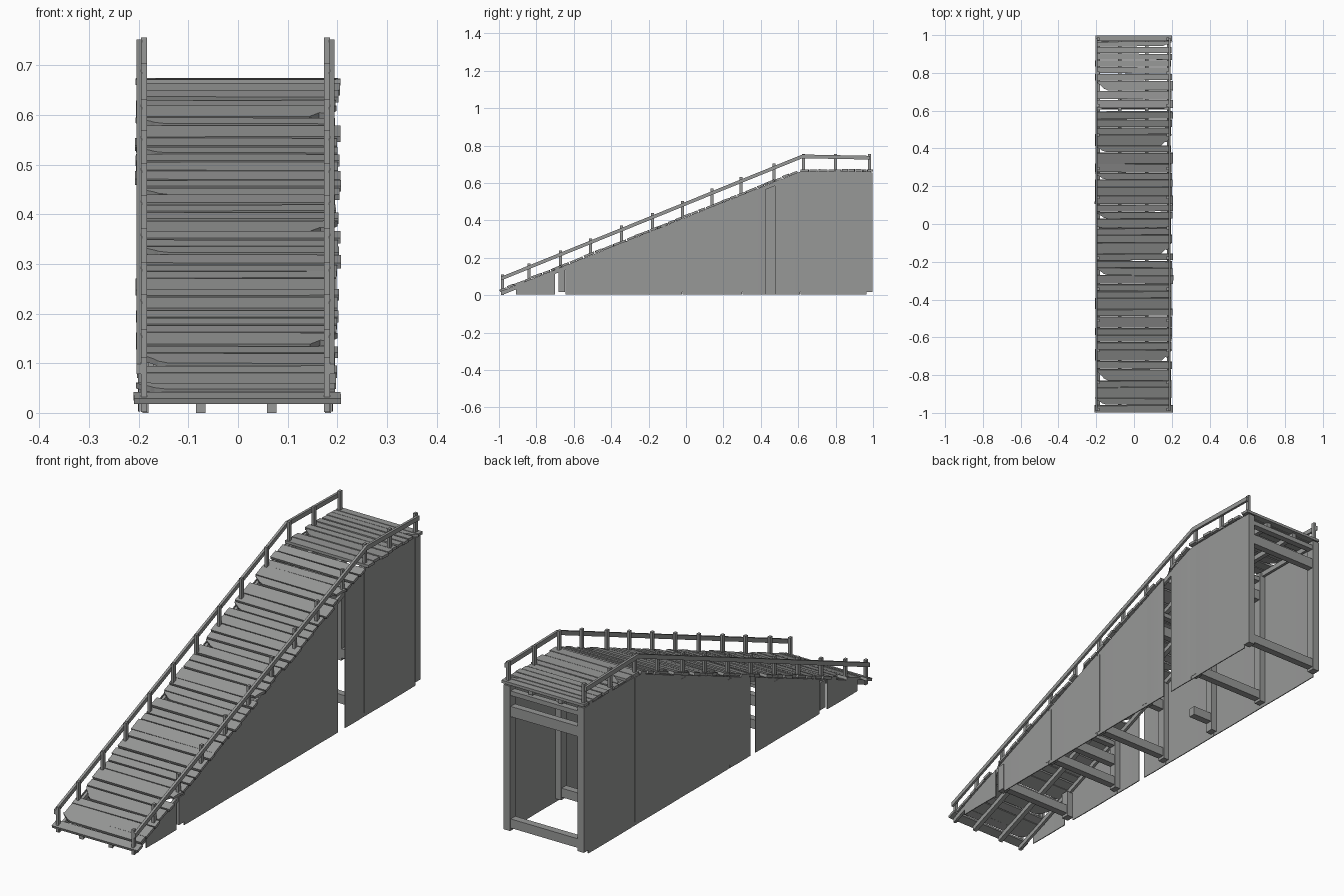
import bpy, bmesh, math, random
from mathutils import Matrix, Vector

if "Cube" in bpy.data.objects:
    bpy.data.objects.remove(bpy.data.objects["Cube"])

random.seed(7)
CX = -0.005                      # rails and frame sit slightly left of centre
KNEE = 0.61                      # y where the slope meets the platform
ANG = math.atan(0.4)

grey = bpy.data.materials.new("dark_wood")
grey.diffuse_color = (0.31, 0.315, 0.31, 1)
grey.use_nodes = True
grey.node_tree.nodes["Principled BSDF"].inputs["Base Color"].default_value = grey.diffuse_color


def deck(y):
    return 0.672 if y > KNEE else 0.028 + 0.4 * (y + 1)


def finish(bm, name):
    bmesh.ops.recalc_face_normals(bm, faces=bm.faces)
    me = bpy.data.meshes.new(name)
    bm.to_mesh(me)
    bm.free()
    me.materials.append(grey)
    ob = bpy.data.objects.new(name, me)
    bpy.context.collection.objects.link(ob)
    return ob


def add_box(bm, lo, hi):
    lo, hi = Vector(lo), Vector(hi)
    m = Matrix.Translation((lo + hi) / 2) @ Matrix.Diagonal((*(hi - lo), 1))
    bmesh.ops.create_cube(bm, size=1, matrix=m)


def add_prism(bm, pts, push):
    # closed solid: polygon, its pushed copy, and the walls between
    a = [bm.verts.new(p) for p in pts]
    b = [bm.verts.new(Vector(p) + push) for p in pts]
    bm.faces.new(a)
    bm.faces.new(b[::-1])
    for i in range(len(a)):
        j = (i + 1) % len(a)
        bm.faces.new((a[i], b[i], b[j], a[j]))


def add_beam(bm, x, w, pts, h):
    # bar following (y, z) top points, h deep, w wide in x
    side = [(x - w / 2, y, z) for y, z in pts] + [(x - w / 2, y, z - h) for y, z in reversed(pts)]
    add_prism(bm, side, Vector((w, 0, 0)))


# deck planks, some with splintered corners
def add_plank(bm, y, width, broken, x0=None, x1=None):
    x0 = x0 or -0.197 - random.uniform(0, 0.011)
    x1 = x1 or 0.194 + random.uniform(0, 0.014)
    a, b, t = -width / 2, width / 2, 0.012
    pts = [(x0, a), (x1, a), (x1, b), (x0, b)]
    if broken == 1:              # right end snapped
        pts[1:3] = [(x1 - 0.055, a), (x1 - 0.035, a * 0.3), (x1 - 0.022, a * 0.4), (x1 - 0.012, b * 0.5), (x1, b)]
    elif broken == -1:           # left end snapped
        pts = [(x0 + 0.06, a), (x1, a), (x1, b), (x0, b), (x0 + 0.012, b * 0.4),
               (x0 + 0.03, a * 0.2), (x0 + 0.038, a * 0.6)]
    tilt = (ANG if y < KNEE else 0) + random.uniform(-0.06, 0.02)
    m = (Matrix.Translation((0, y, deck(y) + random.uniform(-0.001, 0.003)))
         @ Matrix.Rotation(tilt, 4, 'X') @ Matrix.Rotation(random.uniform(-0.008, 0.008), 4, 'Z'))
    add_prism(bm, [m @ Vector((u, v, 0)) for u, v in pts], m.to_3x3() @ Vector((0, 0, -t)))


bm = bmesh.new()
add_plank(bm, -0.98, 0.038, 0, -0.21, 0.207)
finish(bm, "front_plank")

bm = bmesh.new()
left = [-0.93, -0.80, -0.25, 0.04, 0.26, 0.41]
right = [-0.71, -0.12, 0.46]
y = -0.957
while y < KNEE - 0.02:
    w = min(random.choice([0.032, 0.036, 0.042, 0.055]), KNEE + 0.002 - y)
    c = y + w / 2
    brk = -1 if any(abs(c - b) < 0.022 for b in left) else 1 if any(abs(c - b) < 0.022 for b in right) else 0
    add_plank(bm, c, w / math.cos(ANG), brk)
    y += w + random.choice([0.003, 0.004, 0.007])
finish(bm, "slope_planks")

bm = bmesh.new()
for c, w, brk in [(0.635, 0.042, 0), (0.682, 0.043, 0), (0.732, 0.048, -1), (0.777, 0.032, 0), (0.814, 0.032, 0),
                  (0.850, 0.031, 0), (0.886, 0.031, 0), (0.922, 0.031, 0), (0.953, 0.024, 1), (0.984, 0.030, 0)]:
    add_plank(bm, c, w, brk)
finish(bm, "platform_planks")

# stringers carrying the planks
bm = bmesh.new()
for x, w in [(-0.186, 0.012), (-0.075, 0.02), (0.068, 0.02), (0.181, 0.012)]:
    add_beam(bm, x, w, [(-0.985, deck(-0.985) - 0.012), (KNEE, 0.66), (0.985, 0.66)], 0.022)
finish(bm, "stringers")

# frames: corner posts and cross beams, one lower beam snapped short
frames = [-0.665, -0.345, -0.02, 0.30, 0.625, 0.98]
posts, beams = bmesh.new(), bmesh.new()
for y in frames:
    top = deck(y - 0.018) - 0.016
    for s in (-1, 1):
        x = CX + s * 0.18
        add_box(posts, (x - 0.016, y - 0.018, 0.018), (x + 0.016, y + 0.018, top))
    if y == 0.30:
        add_box(beams, (CX - 0.17, y - 0.018, 0.06), (CX - 0.07, y + 0.014, 0.10))
    else:
        add_box(beams, (CX - 0.17, y - 0.018, 0.03), (CX + 0.17, y + 0.014, 0.07))
    if top > 0.25:
        add_box(beams, (CX - 0.17, y - 0.016, top - 0.135), (CX + 0.17, y + 0.014, top - 0.09))
    if 0.15 < top:
        add_box(beams, (CX - 0.17, y - 0.014, top - 0.042), (CX + 0.17, y + 0.014, top - 0.022))
finish(posts, "frame_posts")
finish(beams, "cross_beams")


# thin, very slightly bowed side sheets meeting on the frame posts
def side_sheets(name, s, spans):
    bm = bmesh.new()
    for a, b in spans:
        n, cols = 6, []
        for i in range(n + 1):
            t = i / n
            y = a + (b - a) * t
            x = CX + s * (0.193 + 0.001 * math.sin(math.pi * t))
            cols.append((bm.verts.new((x, y, 0.003)), bm.verts.new((x, y, deck(y) - 0.014))))
        for p, q in zip(cols, cols[1:]):
            bm.faces.new((p[0], q[0], q[1], p[1]))
    ob = finish(bm, name)
    mod = ob.modifiers.new("thickness", 'SOLIDIFY')
    mod.thickness = 0.004
    mod.offset = 0


side_sheets("right_side_sheets", 1, [(-0.91, -0.70), (-0.645, -0.346), (-0.344, -0.021), (-0.019, 0.299),
                                     (0.301, 0.425), (0.475, 0.609), (0.611, 0.965)])
side_sheets("left_side_sheets", -1, [(-0.91, -0.70), (-0.645, -0.346), (-0.344, -0.20), (-0.165, -0.021),
                                     (-0.019, 0.299), (0.301, 0.609), (0.611, 0.965)])

# handrails outside, their posts just inside
post_y = [-0.982, -0.84, -0.67, -0.51, -0.345, -0.18, -0.02, 0.14, 0.295, 0.47, 0.627, 0.80, 0.98]
rails, rposts = bmesh.new(), bmesh.new()
for s in (-1, 1):
    add_beam(rails, CX + s * 0.194, 0.011,
             [(-0.99, 0.098), (KNEE + 0.012, 0.752), (0.985, 0.745)], 0.02)
    for y in post_y:
        top = 0.75 if y > KNEE else 0.102 + 0.408 * (y + 0.99)
        x = CX + s * 0.184
        low = deck(y) - 0.03 if y > -0.95 else 0.002
        add_box(rposts, (x - 0.006, y - 0.008, low), (x + 0.006, y + 0.008, top + 0.006))
finish(rails, "handrails")
finish(rposts, "handrail_posts")
